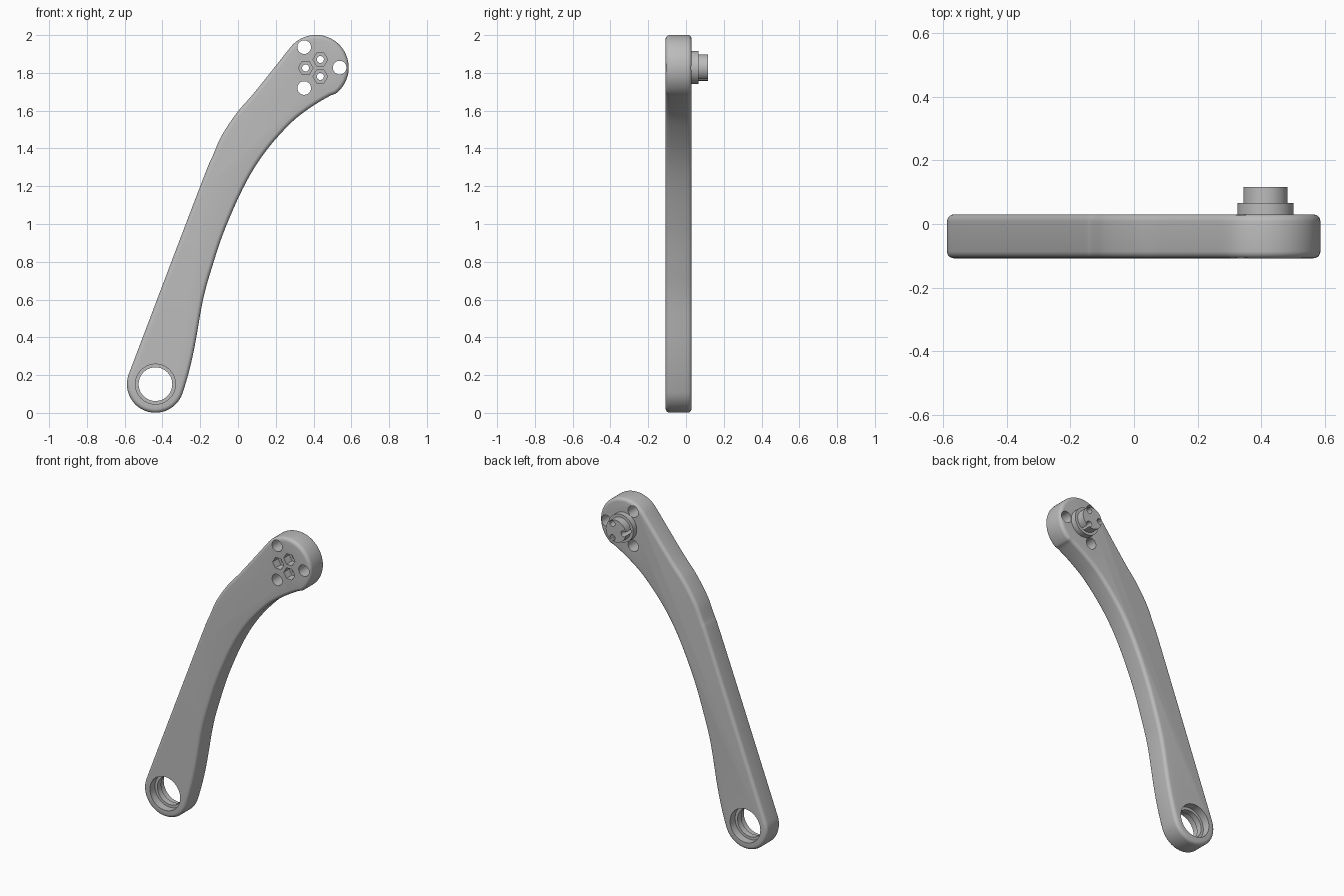
import bpy, bmesh
from math import cos, sin, radians, pi
from mathutils import Vector, Matrix

if "Cube" in bpy.data.objects:
    bpy.data.objects.remove(bpy.data.objects["Cube"])

FRONT, BACK = -0.108, 0.03
HEAD, HEAD_R = Vector((0.413, 1.828)), 0.173
FOOT, FOOT_R = Vector((-0.437, 0.152)), 0.151

grey = bpy.data.materials.new("grey metal")
grey.use_nodes = True
grey.diffuse_color = (0.5, 0.5, 0.5, 1)
grey.node_tree.nodes["Principled BSDF"].inputs["Base Color"].default_value = (0.5, 0.5, 0.5, 1)


def polar(centre, radius, degrees):
    a = radians(degrees)
    return centre + Vector((cos(a), sin(a))) * radius


def arc(centre, radius, start, end, steps=40):
    return [polar(centre, radius, start + (end - start) * i / steps) for i in range(steps + 1)]


def smooth_path(points, steps=8):
    """Catmull-Rom points strictly between the second and second-last point."""
    path = []
    for a, b, c, d in zip(points, points[1:], points[2:], points[3:]):
        for i in range(steps):
            t = i / steps
            path.append(0.5 * (2 * b + (c - a) * t + (2 * a - 5 * b + 4 * c - d) * t * t
                               + (3 * b - a - 3 * c + d) * t ** 3))
    return path[1:]


def prism(name, outline, y0, y1):
    """Extrude an outline in x and z from y0 to y1."""
    bm = bmesh.new()
    face = bm.faces.new([bm.verts.new((p.x, y0, p.y)) for p in outline])
    moved = bmesh.ops.extrude_face_region(bm, geom=[face])["geom"]
    bmesh.ops.translate(bm, vec=(0, y1 - y0, 0),
                        verts=[v for v in moved if isinstance(v, bmesh.types.BMVert)])
    bmesh.ops.recalc_face_normals(bm, faces=bm.faces)
    mesh = bpy.data.meshes.new(name)
    bm.to_mesh(mesh)
    bm.free()
    mesh.materials.append(grey)
    obj = bpy.data.objects.new(name, mesh)
    bpy.context.collection.objects.link(obj)
    return obj


def disc(name, centre, radius, y0, y1, sides=48):
    return prism(name, arc(centre, radius, 0, 360, sides)[:-1], y0, y1)


def apply_modifiers(obj):
    bpy.ops.object.select_all(action="DESELECT")
    obj.select_set(True)
    bpy.context.view_layer.objects.active = obj
    for mod in list(obj.modifiers):
        bpy.ops.object.modifier_apply(modifier=mod.name)


def cut(obj, cutters):
    for cutter in cutters:
        cutter.hide_render = True
        mod = obj.modifiers.new("cut", "BOOLEAN")
        mod.operation, mod.solver, mod.object = "DIFFERENCE", "EXACT", cutter
    apply_modifiers(obj)


# Arm outline: round foot, concave right side, round head, convex left side
right_side = [Vector(p) for p in (
    (-0.26, 0.217), (-0.228, 0.36), (-0.185, 0.6), (-0.138, 0.77), (-0.069, 0.974),
    (0.037, 1.21), (0.143, 1.38), (0.275, 1.53), (0.38, 1.614), (0.482, 1.676))]
left_side = [Vector(p) for p in (
    (0.09, 1.7), (-0.005, 1.59), (-0.085, 1.47), (-0.132, 1.365), (-0.2, 1.2))]
foot_arc = arc(FOOT, FOOT_R, 159, 342)
head_arc = arc(HEAD, HEAD_R, -52, 140)
outline = foot_arc
outline += smooth_path([foot_arc[-4], foot_arc[-1]] + right_side + [head_arc[0], head_arc[3]])
outline += head_arc
outline += smooth_path([Vector((0.45, 2.155)), head_arc[-1]] + left_side
                       + [foot_arc[0], Vector((-0.65, 0.01))])
arm = prism("arm", outline, FRONT, BACK)
bevel = arm.modifiers.new("rounded edges", "BEVEL")
bevel.width, bevel.segments, bevel.limit_method, bevel.angle_limit = 0.022, 5, "ANGLE", radians(60)
apply_modifiers(arm)

# Raised flange and post on the back of the head
flange = disc("flange", HEAD, 0.088, BACK - 0.001, 0.066)
post = disc("post", HEAD, 0.07, 0.065, 0.116)

# Cutters: bearing seat with a middle lip, mounting holes, bolt holes with hexagon pockets
arm_cutters = [disc("bearing_bore", FOOT, 0.089, -0.3, 0.3, 64),
               disc("front_seat", FOOT, 0.106, -0.3, FRONT + 0.05, 64),
               disc("back_seat", FOOT, 0.106, BACK - 0.05, 0.3, 64)]
bolt_cutters = []
for angle in (60, 180, 300):
    arm_cutters.append(disc("mounting_hole", polar(HEAD, 0.125, angle + 60), 0.036, -0.3, 0.3, 32))
    bolt = polar(HEAD + Vector((-0.003, -0.002)), 0.052, angle)
    arm_cutters.append(disc("hexagon_pocket", bolt, 0.039, -0.3, FRONT + 0.055, 6))
    bolt_cutters.append(disc("bolt_hole", bolt, 0.0185, -0.3, 0.3, 24))
cut(arm, arm_cutters + bolt_cutters)
cut(flange, bolt_cutters)
cut(post, bolt_cutters)
for cutter in arm_cutters + bolt_cutters:
    bpy.data.objects.remove(cutter)

# Smooth curved walls, crisp rims
for part in (arm, flange, post):
    bpy.ops.object.select_all(action="DESELECT")
    part.select_set(True)
    bpy.context.view_layer.objects.active = part
    bpy.ops.object.shade_smooth_by_angle(angle=radians(35))
